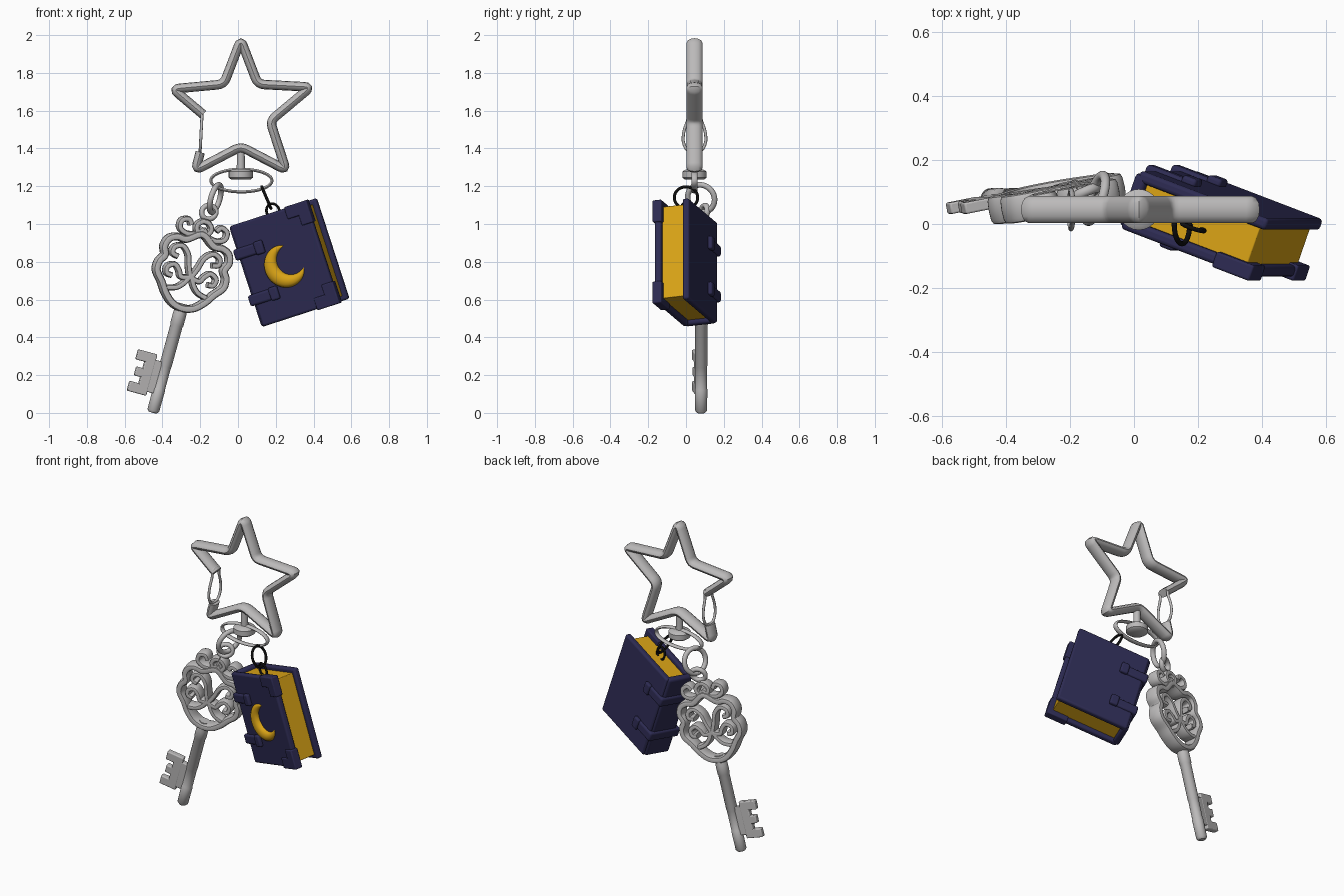
import bpy, bmesh
from math import sin, cos, pi, radians, tau
from mathutils import Matrix, Vector

if "Cube" in bpy.data.objects:
    bpy.data.objects.remove(bpy.data.objects["Cube"])


def material(name, *rgb):
    m = bpy.data.materials.new(name)
    m.use_nodes = True
    m.diffuse_color = (*rgb, 1)
    m.node_tree.nodes["Principled BSDF"].inputs["Base Color"].default_value = (*rgb, 1)
    return m


STEEL = material("steel grey", 0.5, 0.49, 0.49)
NAVY = material("navy leather", 0.026, 0.024, 0.085)
GOLD = material("gold", 0.7, 0.37, 0.008)
BLACK = material("black wire", 0.004, 0.004, 0.004)


def place(x, y, z, tilt=0, turn=0):
    return (Matrix.Translation((x, y, z)) @ Matrix.Rotation(radians(tilt), 4, 'Y')
            @ Matrix.Rotation(radians(turn), 4, 'Z'))


def finish(bm, name, mat, matrix, bevel=0):
    bmesh.ops.recalc_face_normals(bm, faces=bm.faces)
    me = bpy.data.meshes.new(name)
    bm.to_mesh(me)
    bm.free()
    me.materials.append(mat)
    ob = bpy.data.objects.new(name, me)
    bpy.context.collection.objects.link(ob)
    ob.matrix_world = matrix
    if bevel:
        mod = ob.modifiers.new("Bevel", 'BEVEL')
        mod.width, mod.segments = bevel, 3
    bpy.ops.object.select_all(action='DESELECT')
    bpy.context.view_layer.objects.active = ob
    ob.select_set(True)
    bpy.ops.object.shade_smooth_by_angle(angle=radians(40))
    return ob


def smooth(pts, closed=False, n=6):
    """Catmull-Rom curve through the points."""
    p = [Vector(q) for q in pts]
    p = [p[-1]] + p + p[:2] if closed else [p[0]] + p + [p[-1]]
    out = []
    for a, b, c, d in zip(p, p[1:], p[2:], p[3:]):
        for k in range(n):
            t = k / n
            out.append(0.5 * (2 * b + (c - a) * t + (2 * a - 5 * b + 4 * c - d) * t * t
                              + (3 * b - a - 3 * c + d) * t ** 3))
    return out if closed else out + [p[-2]]


def rounded(pts, r):
    """Path with each inner corner replaced by a short arc."""
    p = [Vector(q) for q in pts]
    out = [p[0]]
    for a, b, c in zip(p, p[1:], p[2:]):
        s, e = b + (a - b).normalized() * r, b + (c - b).normalized() * r
        out += [s * (1 - t) ** 2 + b * 2 * t * (1 - t) + e * t * t
                for t in (0, 0.25, 0.5, 0.75, 1)]
    return out + [p[-1]]


def sweep(name, path, wide, deep, mat, matrix, closed=False, power=1.0, taper=None, seg=12):
    """Sweep an oval section along a path in the local XZ plane."""
    bm, rings, n = bmesh.new(), [], len(path)
    for i, q in enumerate(path):
        q = Vector(q)
        prev = path[i - 1] if closed or i else q
        nxt = path[(i + 1) % n] if closed or i < n - 1 else q
        t = (Vector(nxt) - Vector(prev)).normalized()
        k = taper(i / (n - 1)) if taper else 1
        ring = []
        for j in range(seg):
            c, s = cos(tau * j / seg), sin(tau * j / seg)
            c = abs(c) ** power * (1 if c > 0 else -1) * wide * k
            s = abs(s) ** power * (1 if s > 0 else -1) * deep * k
            ring.append(bm.verts.new((q.x - t.y * c, s, q.y + t.x * c)))
        rings.append(ring)
    for i in range(n if closed else n - 1):
        a, b = rings[i], rings[(i + 1) % n]
        for j in range(seg):
            k = (j + 1) % seg
            bm.faces.new((a[j], a[k], b[k], b[j]))
    if not closed:
        bm.faces.new(rings[0])
        bm.faces.new(rings[-1])
    return finish(bm, name, mat, matrix)


def ring(name, rx, rz, wide, deep, mat, matrix):
    path = [(rx * cos(tau * i / 40), rz * sin(tau * i / 40)) for i in range(40)]
    return sweep(name, path, wide, deep, mat, matrix, closed=True)


def lathe(name, profile, mat, matrix):
    bm = bmesh.new()
    vs = [bm.verts.new((r, 0, z)) for r, z in profile]
    es = [bm.edges.new(e) for e in zip(vs, vs[1:])]
    bmesh.ops.spin(bm, geom=vs + es, cent=(0, 0, 0), axis=(0, 0, 1), angle=tau, steps=24)
    bmesh.ops.remove_doubles(bm, verts=bm.verts, dist=0.0005)
    return finish(bm, name, mat, matrix)


def box(name, lo, hi, mat, matrix, bevel=0.01):
    bm = bmesh.new()
    bmesh.ops.create_cube(bm, size=1)
    for v in bm.verts:
        v.co = [a + (b - a) * (c + 0.5) for a, b, c in zip(lo, hi, v.co)]
    return finish(bm, name, mat, matrix, bevel)


# Star clasp with wire gate
Y0 = 0.045
star = [(-0.2, 1.38), (-0.225, 1.285), (0.015, 1.41), (0.255, 1.285), (0.17, 1.545),
        (0.385, 1.725), (0.105, 1.74), (0.015, 1.975), (-0.075, 1.74), (-0.345, 1.715),
        (-0.185, 1.58)]
sweep("star_clasp", rounded(star, 0.035), 0.025, 0.042, STEEL, place(0, Y0, 0))
half = [(0.03, -0.105), (0.058, -0.06), (0.056, 0), (0.036, 0.06), (0.026, 0.11)]
gate = half + [(-x, z) for x, z in reversed(half)]
sweep("gate_wire", smooth(gate, True), 0.008, 0.008, STEEL,
      place(-0.195, Y0, 1.49, 3, 90), closed=True)

# Swivel and split ring
lathe("swivel", [(0, -0.03), (0.05, -0.03), (0.064, -0.02), (0.064, 0.012), (0.05, 0.022),
                 (0.022, 0.026), (0.02, 0.135), (0, 0.135)], STEEL, place(0.015, Y0, 1.265))
ring("split_ring", 0.162, 0.06, 0.008, 0.016, STEEL, place(0.018, Y0, 1.23))
ring("key_link", 0.075, 0.075, 0.015, 0.015, STEEL, place(-0.12, 0.08, 1.135, 16, 72))
ring("key_eye", 0.042, 0.036, 0.014, 0.016, STEEL, place(-0.155, 0.095, 1.062, -20, 25))

# Key shaft and bit
KEY = place(-0.452, 0.08, 0.0, 15.3, 11)
lathe("key_shaft", [(0, 0), (0.022, 0.002), (0.032, 0.014), (0.033, 0.13), (0.031, 0.134),
                    (0.031, 0.256), (0.033, 0.26), (0.033, 0.48), (0.036, 0.485),
                    (0.036, 0.54), (0.03, 0.6), (0, 0.6)], STEEL, KEY)
box("bit_neck", (-0.09, -0.017, 0.1), (0, 0.017, 0.275), STEEL, KEY, 0.005)
box("bit_plate", (-0.115, -0.018, 0.078), (-0.06, 0.018, 0.305), STEEL, KEY, 0.006)
for low, high, reach in ((0.078, 0.132, 0.165), (0.166, 0.215, 0.15), (0.25, 0.305, 0.165)):
    box("bit_tooth", (-reach, -0.018, low), (-0.1, 0.018, high), STEEL, KEY, 0.006)

# Key bow: mirrored frame and scrollwork
side = [(0.06, 0.59), (0.11, 0.635), (0.145, 0.685), (0.185, 0.735), (0.186, 0.785),
        (0.165, 0.825), (0.18, 0.87), (0.165, 0.915), (0.125, 0.935), (0.075, 0.935)]
frame = [(0, 0.575)] + side + [(0, 0.98)] + [(-x, z) for x, z in reversed(side)]
sweep("bow_frame", smooth(frame, True), 0.021, 0.045, STEEL, KEY, closed=True, power=0.6)
scrolls = {
    "bow_top_curl": [(0, 1.01), (0.035, 0.975), (0.085, 0.965), (0.125, 0.985),
                     (0.125, 1.025), (0.09, 1.04), (0.07, 1.015)],
    "bow_crown": [(0, 0.97), (0.03, 0.99), (0.04, 1.02), (0.02, 1.045), (0, 1.05)],
    "bow_upper_scroll": [(0, 0.74), (0.025, 0.8), (0.045, 0.86), (0.085, 0.895),
                         (0.125, 0.88), (0.128, 0.845), (0.095, 0.835)],
    "bow_lower_scroll": [(0, 0.745), (0.05, 0.735), (0.07, 0.765), (0.1, 0.79),
                         (0.135, 0.77), (0.13, 0.735), (0.1, 0.73)],
    "bow_teardrop": [(0, 0.76), (0.025, 0.71), (0.06, 0.675), (0.11, 0.66)],
}
for name, pts in scrolls.items():
    for s in (-1, 1):
        label = name + ("_left" if s > 0 else "_right")
        sweep(label, smooth([(s * x, z) for x, z in pts]), 0.016, 0.038, STEEL, KEY, power=0.6)

# Book
BOOK = place(0.275, 0, 0.797, -18, -20)
W, H, D = 0.225, 0.28, 0.097
box("pages", (-W + 0.01, -0.07, -H + 0.025), (W - 0.025, 0.07, H - 0.025), GOLD, BOOK, 0.004)
box("front_cover", (-W, -D, -H), (W, -0.06, H), NAVY, BOOK, 0.012)
box("back_cover", (-W, 0.06, -H), (W, D, H), NAVY, BOOK, 0.012)
box("spine", (-W - 0.012, -D + 0.01, -H), (-W + 0.03, D - 0.01, H), NAVY, BOOK, 0.015)
for z in (0.125, -0.13):
    box("strap", (-W - 0.025, -D - 0.012, z - 0.03), (-0.085, D + 0.012, z + 0.03),
        NAVY, BOOK, 0.012)
    for s in (-1, 1):
        y = s * (D + 0.008)
        box("strap_end", (-0.125, y - 0.014, z - 0.036), (-0.075, y + 0.014, z + 0.036),
            NAVY, BOOK, 0.01)

# Stepped corner guards on the front cover
for s in (-1, 1):
    for name, x, z in (("corner_wide", 0.1, 0.22), ("corner_tall", 0.165, 0.165)):
        lo, hi = sorted((s * z, s * (H + 0.007)))
        box(name, (x, -D - 0.009, lo), (W + 0.007, -0.055, hi), NAVY, BOOK, 0.007)

# Crescent moon
arc = [radians(27 + 58 + 244 * i / 40) for i in range(41)]
sweep("crescent", [(0.02 + 0.094 * cos(a), 0.094 * sin(a)) for a in arc], 0.041, 0.03, GOLD,
      BOOK @ Matrix.Translation((0, -D, 0)), taper=lambda t: max(0.02, sin(pi * t) ** 0.8))

# Black wire loops
ring("book_ring", 0.062, 0.062, 0.008, 0.008, BLACK, place(0.15, 0, 1.14, -23, 90))
ring("book_eye", 0.036, 0.04, 0.007, 0.007, BLACK, place(0.185, -0.01, 1.068, -18, -20))
